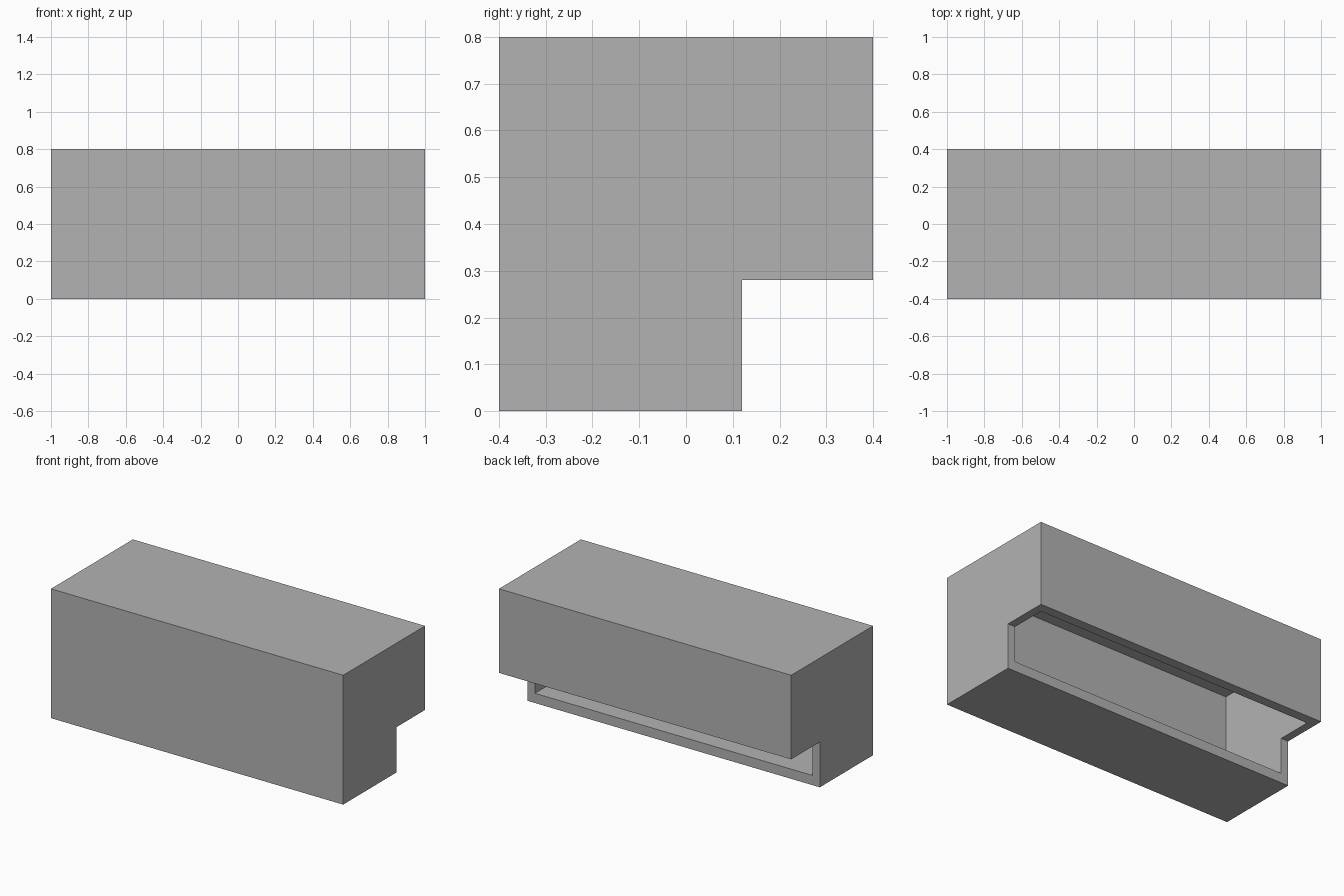
import bpy
import bmesh
from mathutils import Matrix, Vector

if "Cube" in bpy.data.objects:
    bpy.data.objects.remove(bpy.data.objects["Cube"], do_unlink=True)

# Single plain grey
grey = bpy.data.materials.new("plain_grey")
grey.use_nodes = True
colour = (0.45, 0.45, 0.45, 1)
grey.diffuse_color = colour
grey.node_tree.nodes["Principled BSDF"].inputs["Base Color"].default_value = colour


def add_object(name, bm):
    bmesh.ops.recalc_face_normals(bm, faces=bm.faces)
    mesh = bpy.data.meshes.new(name)
    bm.to_mesh(mesh)
    bm.free()
    mesh.materials.append(grey)
    obj = bpy.data.objects.new(name, mesh)
    bpy.context.collection.objects.link(obj)
    return obj


# Outer block: stepped side profile extruded along x
profile = [(-0.4, 0), (0.12, 0), (0.12, 0.28), (0.4, 0.28), (0.4, 0.8), (-0.4, 0.8)]
bm = bmesh.new()
side = bm.faces.new([bm.verts.new((-1, y, z)) for y, z in profile])
ext = bmesh.ops.extrude_face_region(bm, geom=[side], use_keep_orig=True)
verts = [g for g in ext["geom"] if isinstance(g, bmesh.types.BMVert)]
bmesh.ops.translate(bm, verts=verts, vec=(2, 0, 0))
shell = add_object("stepped_shell", bm)

# Cavity that opens through the step at the back
low = Vector((-0.95, -0.35, 0.06))
high = Vector((0.95, 0.34, 0.75))
size = high - low
bm = bmesh.new()
bmesh.ops.create_cube(bm, size=1, matrix=Matrix.Translation((low + high) / 2)
                      @ Matrix.Diagonal((*size, 1)))
cutter = add_object("cavity_cutter", bm)
cutter.hide_render = True
cutter.hide_viewport = True

hollow = shell.modifiers.new("hollow", 'BOOLEAN')
hollow.operation = 'DIFFERENCE'
hollow.solver = 'EXACT'
hollow.object = cutter
